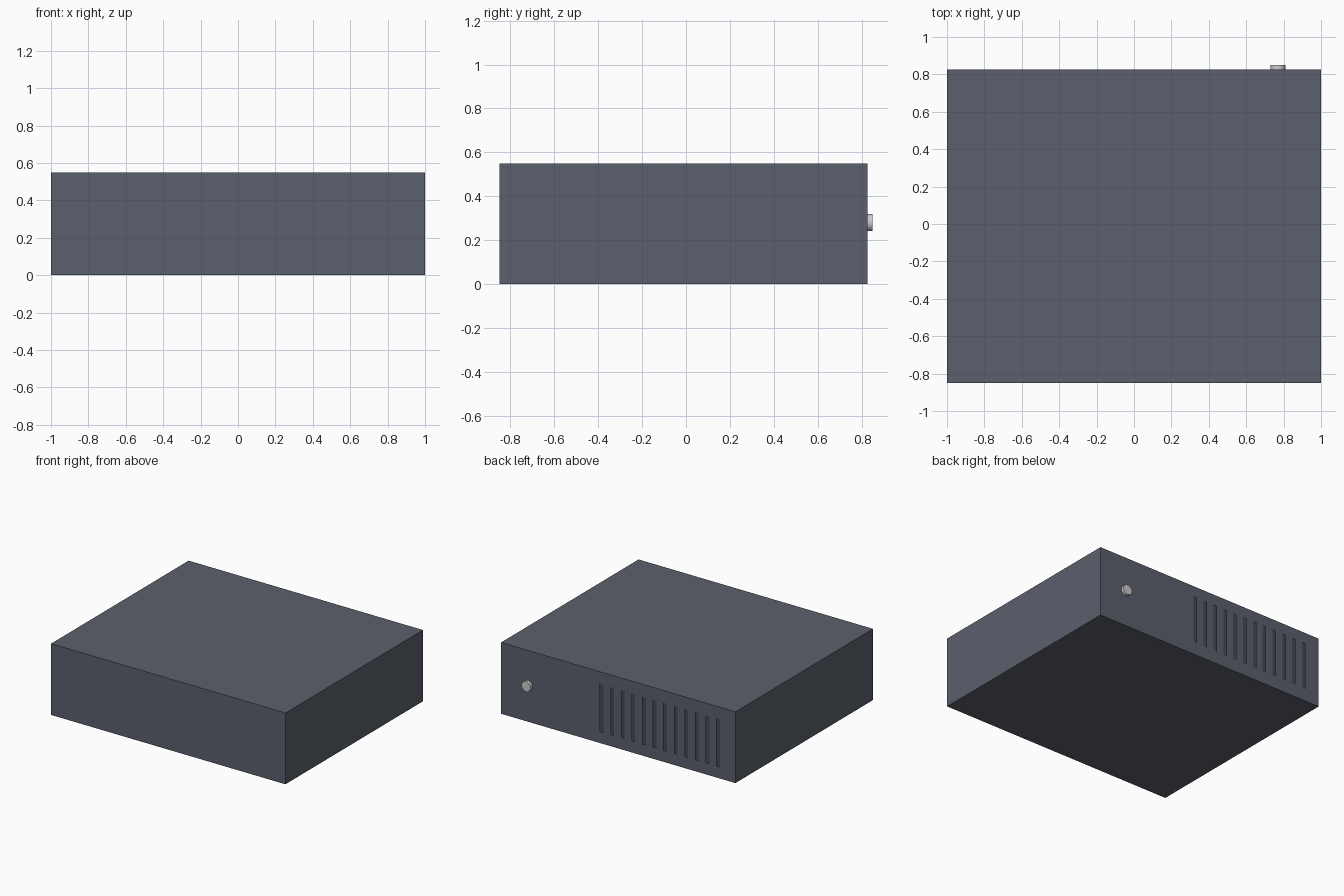
import bpy
import math

if "Cube" in bpy.data.objects:
    bpy.data.objects.remove(bpy.data.objects["Cube"])

BACK = 0.826


def material(name, color):
    m = bpy.data.materials.new(name)
    m.diffuse_color = (*color, 1)
    m.use_nodes = True
    m.node_tree.nodes["Principled BSDF"].inputs["Base Color"].default_value = m.diffuse_color
    return m


case_mat = material("case_grey", (0.105, 0.117, 0.15))
slot_mat = material("slot_dark", (0.06, 0.065, 0.08))

# Case
bpy.ops.mesh.primitive_cube_add(size=1, location=(0, (BACK - 0.85) / 2, 0.275))
case = bpy.context.object
case.name = "case"
case.scale = (2, BACK + 0.85, 0.55)
bpy.ops.object.transform_apply(location=False, rotation=False, scale=True)
case.data.materials.append(case_mat)

# Row of vent slots: flat strips just proud of the back panel
bpy.ops.mesh.primitive_plane_add(size=1, location=(-0.857, 0.834, 0.276),
                                 rotation=(-math.pi / 2, 0, 0))
vents = bpy.context.object
vents.name = "vent_slots"
vents.scale = (0.032, 0.37, 1)
bpy.ops.object.transform_apply(location=False, rotation=True, scale=True)
vents.data.materials.append(slot_mat)
row = vents.modifiers.new("row", 'ARRAY')
row.count = 12
row.use_relative_offset = False
row.use_constant_offset = True
row.constant_offset_displace = (0.0903, 0, 0)

# Round socket on the back panel
bpy.ops.mesh.primitive_cylinder_add(vertices=24, radius=0.039, depth=0.028,
                                    location=(0.77, 0.836, 0.28),
                                    rotation=(math.pi / 2, 0, 0))
socket = bpy.context.object
socket.name = "power_socket"
bpy.ops.object.shade_smooth_by_angle()
